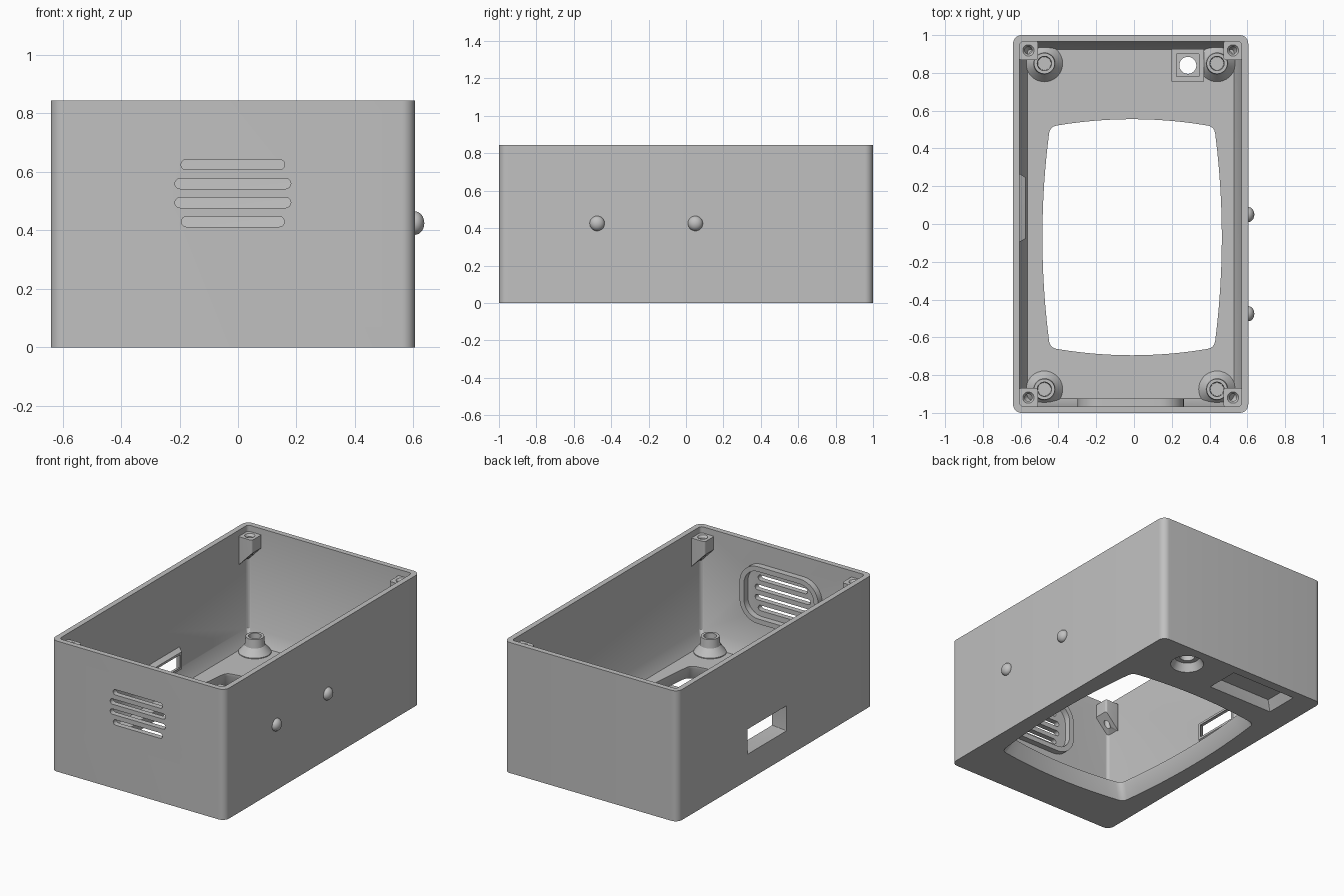
import bpy, bmesh, math

if "Cube" in bpy.data.objects:
    bpy.data.objects.remove(bpy.data.objects["Cube"], do_unlink=True)

grey = bpy.data.materials.new("plain grey")
grey.use_nodes = True
COLOUR = (0.53, 0.53, 0.53, 1)
grey.diffuse_color = COLOUR
for node in grey.node_tree.nodes:
    if node.type == 'BSDF_PRINCIPLED':
        node.inputs["Base Color"].default_value = COLOUR

CX = -0.0175          # middle of the box in x
HX, HY, TOP = 0.6225, 1.0, 0.845
WALL, FLOOR = 0.035, 0.1
IX, IY = HX - WALL, HY - WALL


def rrect(cu, cv, hu, hv, r, n=8):
    """Rounded rectangle outline; a circle when r equals both halves."""
    pts = []
    for k, (su, sv) in enumerate([(1, 1), (-1, 1), (-1, -1), (1, -1)]):
        for i in range(n + 1):
            a = math.pi / 2 * (k + (i - 0.001 * (i - n / 2)) / n)
            pts.append((cu + su * (hu - r) + r * math.cos(a),
                        cv + sv * (hv - r) + r * math.sin(a)))
    return pts


def circle(cu, cv, r, n=8):
    steps = 4 * (n + 1)
    return [(cu + r * math.cos(math.tau * (i - n / 2 + n / 2) / steps),
             cv + r * math.sin(math.tau * i / steps)) for i in range(steps)]


def at(pts, w, axis='z'):
    """Lift a flat outline to depth w (number or rule) along an axis."""
    out = []
    for u, v in pts:
        d = w(u, v) if callable(w) else w
        out.append({'z': (u, v, d), 'x': (d, u, v), 'y': (u, d, v)}[axis])
    return out


def loft(name, rings, caps=(True, True), cyclic=False):
    """Skin a row of matching outlines."""
    bm = bmesh.new()
    vs = [[bm.verts.new(p) for p in ring] for ring in rings]
    pairs = list(zip(vs, vs[1:])) + ([(vs[-1], vs[0])] if cyclic else [])
    for a, b in pairs:
        for i in range(len(a)):
            j = (i + 1) % len(a)
            bm.faces.new((a[i], a[j], b[j], b[i]))
    if caps[0] and not cyclic:
        bm.faces.new(vs[0])
    if caps[1] and not cyclic:
        bm.faces.new(vs[-1])
    bmesh.ops.recalc_face_normals(bm, faces=bm.faces)
    me = bpy.data.meshes.new(name)
    bm.to_mesh(me)
    bm.free()
    me.materials.append(grey)
    ob = bpy.data.objects.new(name, me)
    bpy.context.collection.objects.link(ob)
    return ob


def cut(target, cutters):
    for c in cutters:
        m = target.modifiers.new("cut", 'BOOLEAN')
        m.operation, m.solver, m.object = 'DIFFERENCE', 'EXACT', c
    bpy.context.view_layer.update()
    dg = bpy.context.evaluated_depsgraph_get()
    me = bpy.data.meshes.new_from_object(target.evaluated_get(dg))
    target.modifiers.clear()
    target.data = me


def barrel(cu, cv, hu, hv, bulge, n=12):
    """Four bowed sides with softened corners."""
    sides = []
    for k in range(4):
        a, b = (hu, hv) if k % 2 == 0 else (hv, hu)
        lim = 1 - 0.035 / b
        c, s = [(1, 0), (0, 1), (-1, 0), (0, -1)][k]
        side = []
        for i in range(n + 1):
            t = lim * (2 * i / n - 1)
            p, q = a + bulge * (1 - t * t), t * b
            side.append((p * c - q * s, p * s + q * c))
        sides.append(side)
    pts = []
    for k, (su, sv) in enumerate([(1, 1), (-1, 1), (-1, -1), (1, -1)]):
        p0, p2 = sides[k][-1], sides[(k + 1) % 4][0]
        pts += sides[k]
        for t in (0.25, 0.5, 0.75):
            pts.append(tuple((1 - t) ** 2 * p0[i] + 2 * t * (1 - t) * (su * hu, sv * hv)[i]
                             + t * t * p2[i] for i in (0, 1)))
    return [(cu + u, cv + v) for u, v in pts]


# Open box: walls, rim and a sloped skirt down to the floor
outer = rrect(CX, 0, HX, HY, 0.045)
inner = rrect(CX, 0, IX, IY, 0.02)
base = rrect(CX, 0, IX - 0.04, IY - 0.04, 0.02)
case = loft("case", [at(outer, 0), at(outer, TOP), at(inner, TOP),
                     at(inner, 0.18), at(base, FLOOR)])

# Socket block on the floor, with a sunken top
JX, JY = 0.285, 0.84
big, small = rrect(JX, JY, 0.086, 0.086, 0.002), rrect(JX, JY, 0.06, 0.06, 0.002)
socket = loft("socket_block", [at(big, 0.09), at(big, 0.145),
                               at(small, 0.145), at(small, 0.12)])

# Tapered housing of the side port
PY, PZ = 0.085, 0.25
port = loft("port_housing", [at(rrect(PY, PZ, hy, hz, 0.002), x, 'x')
                             for hy, hz, x in [(0.187, 0.078, -0.615), (0.163, 0.056, -0.575)]])

# Openings
window = loft("window_cutter", [at(barrel(-0.01, -0.07, hx, hy, 0.04), z)
                                for hx, hy, z in [(0.48, 0.615, -0.02), (0.478, 0.613, 0),
                                                  (0.435, 0.585, 0.085), (0.435, 0.585, 0.15)]])
port_cut = loft("port_cutter", [at(rrect(PY, PZ, hy, hz, 0.002), x, 'x')
                                for hy, hz, x in [(0.208, 0.087, -0.65), (0.144, 0.041, -0.574),
                                                  (0.144, 0.041, -0.55)]])
socket_cut = loft("socket_cutter", [at(circle(JX, JY, r), z) for r, z in
                                    [(0.1, -0.02), (0.1, 0.0), (0.075, 0.05),
                                     (0.045, 0.05), (0.045, 0.2)]])
pocket_cut = loft("pocket_cutter", [at(rrect(-0.235, 0.83, hx, hy, 0.002), z) for hx, hy, z in
                                    [(0.235, 0.11, -0.02), (0.235, 0.11, 0), (0.2, 0.085, 0.06)]])
slots = [loft("slot_cutter", [at(rrect(-0.0175, z, h, 0.0175, 0.0174), y, 'y') for y in (-1.05, -0.95)])
         for z, h in [(0.625, 0.177), (0.56, 0.198), (0.495, 0.198), (0.43, 0.176)]]
cut(case, [window, port_cut, socket_cut, pocket_cut] + slots)
cut(socket, [socket_cut])
cut(port, [port_cut])
for c in [window, port_cut, socket_cut, pocket_cut] + slots:
    bpy.data.objects.remove(c, do_unlink=True)

# Raised frame round the vent, inside the front wall
frame_out = rrect(CX, 0.53, 0.282, 0.185, 0.13)
frame_in = rrect(CX, 0.53, 0.25, 0.153, 0.1)
loft("vent_frame", [at(frame_out, -0.97, 'y'), at(frame_out, -0.925, 'y'),
                    at(frame_in, -0.925, 'y'), at(frame_in, -0.97, 'y')], cyclic=True)

for sx, side in ((1, "left"), (-1, "right")):
    for sy, end in ((1, "back"), (-1, "front")):
        # Floor standoff: cone foot, tube and blind hole
        bx, by = CX + sx * 0.457, (0.85 if sy > 0 else -0.875)
        loft(f"standoff_{end}_{side}",
             [at(circle(bx, by, r), z) for r, z in
              [(0.097, 0.095), (0.097, 0.105), (0.06, 0.15), (0.055, 0.205),
               (0.038, 0.205), (0.035, 0.12)]])
        # Lid post in the corner, sloping underneath
        wx = CX + sx * IX
        px, py = wx - sx * 0.046, sy * (IY - 0.046)
        under = lambda u, v: 0.62 + abs(u - wx) * 1.05
        block = rrect(px, py, 0.05, 0.05, 0.012)
        hole = [rrect(px, py, r, r, r) for r in (0.03, 0.019)]
        loft(f"lid_post_{end}_{side}",
             [at(block, under), at(block, 0.805), at(hole[0], 0.805),
              at(hole[1], 0.79), at(hole[1], under)], cyclic=True)

# Domed buttons on the side wall
for y in (-0.475, 0.05):
    bpy.ops.mesh.primitive_uv_sphere_add(segments=32, ring_count=16, radius=0.04,
                                         location=(CX + HX, y, 0.425))
    ob = bpy.context.object
    ob.name = "button_front" if y < 0 else "button_back"
    ob.scale.x = 0.8
    ob.data.materials.append(grey)

bpy.ops.object.select_all(action='DESELECT')
for ob in bpy.context.scene.objects:
    if ob.type == 'MESH':
        ob.select_set(True)
        bpy.context.view_layer.objects.active = ob
bpy.ops.object.shade_smooth_by_angle(angle=math.radians(30))
